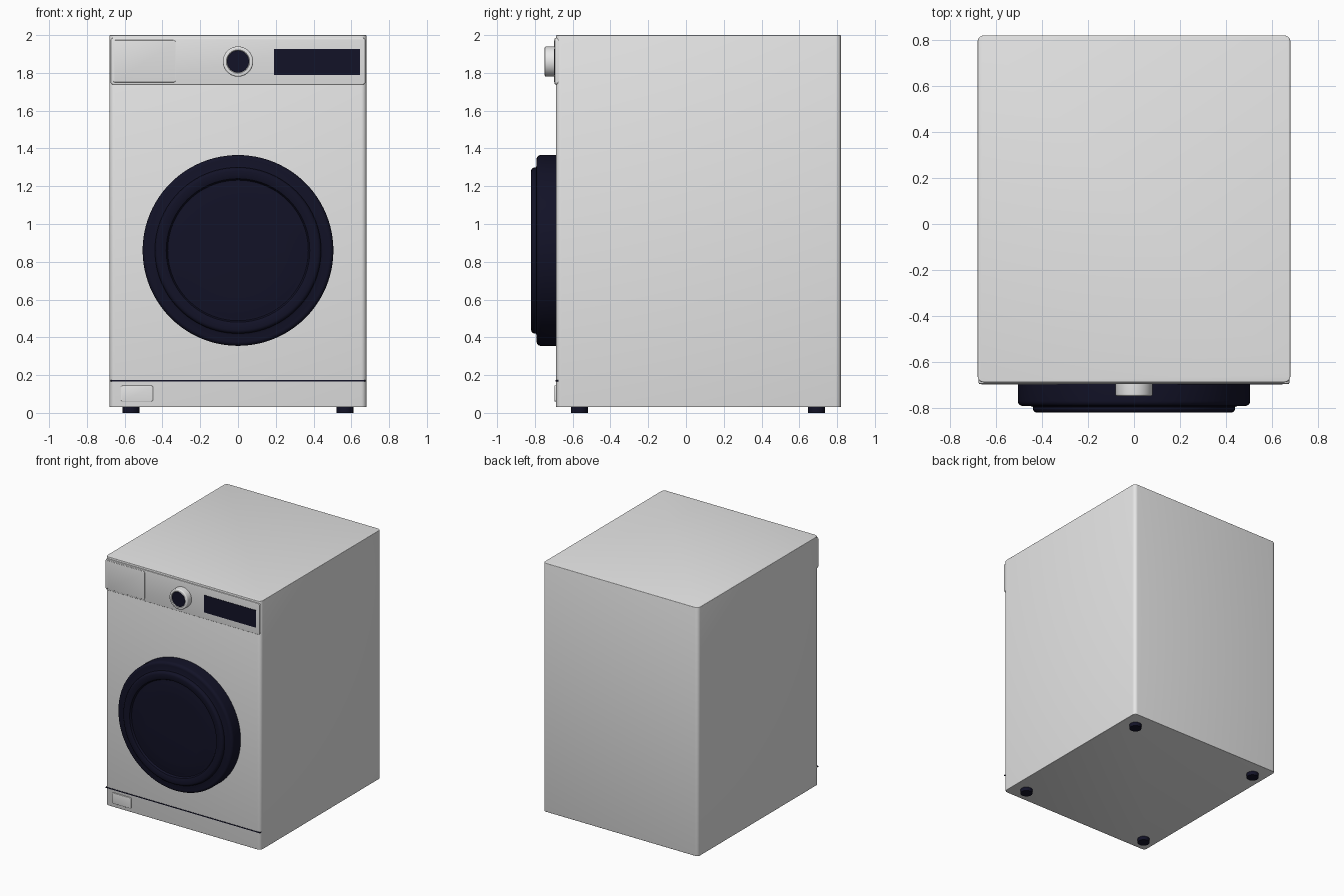
import bpy, bmesh, math
from mathutils import Matrix, Vector

cube = bpy.data.objects.get("Cube")
if cube:
    bpy.data.objects.remove(cube, do_unlink=True)


def material(name, colour, rough):
    m = bpy.data.materials.new(name)
    m.use_nodes = True
    m.diffuse_color = (*colour, 1)
    shader = m.node_tree.nodes["Principled BSDF"]
    shader.inputs["Base Color"].default_value = (*colour, 1)
    shader.inputs["Roughness"].default_value = rough
    return m


white = material("white enamel", (0.8, 0.8, 0.8), 0.5)
navy = material("dark navy", (0.006, 0.006, 0.02), 0.4)
FRONT = -0.688


def finish(name, bm, mats):
    bmesh.ops.recalc_face_normals(bm, faces=bm.faces)
    mesh = bpy.data.meshes.new(name)
    bm.to_mesh(mesh)
    bm.free()
    for m in mats:
        mesh.materials.append(m)
    ob = bpy.data.objects.new(name, mesh)
    bpy.context.collection.objects.link(ob)
    bpy.ops.object.select_all(action='DESELECT')
    ob.select_set(True)
    bpy.context.view_layer.objects.active = ob
    bpy.ops.object.shade_smooth_by_angle(angle=math.radians(35))
    return ob


def rounded_box(name, x, y, z, mat, axis=1, radius=0.0, soft=0.0):
    """Box between limits; edges along axis get radius, the rims get soft."""
    bm = bmesh.new()
    bmesh.ops.create_cube(bm, size=1)
    for v in bm.verts:
        v.co = Vector([a[0] + (c + 0.5) * (a[1] - a[0]) for a, c in zip((x, y, z), v.co)])
    if radius:
        along = [e for e in bm.edges
                 if abs((e.verts[0].co - e.verts[1].co).normalized()[axis]) > 0.9]
        bmesh.ops.bevel(bm, geom=along, offset=radius, segments=5, profile=0.5, affect='EDGES')
    if soft:
        bm.normal_update()
        rims = [e for e in bm.edges if e.calc_face_angle(0) > 1.2]
        bmesh.ops.bevel(bm, geom=rims, offset=soft, segments=3, profile=0.5, affect='EDGES')
    return finish(name, bm, [mat])


def lathe(name, profile, centre, mats, steps=96, forward=True, inner=0.0):
    """Spin (radius, height) points; forward turns the axis to face the front.
    Faces closer to the axis than inner use the second material."""
    bm = bmesh.new()
    verts = [bm.verts.new((r, 0, h)) for r, h in profile]
    edges = [bm.edges.new(pair) for pair in zip(verts, verts[1:])]
    bmesh.ops.spin(bm, geom=verts + edges, axis=(0, 0, 1), cent=(0, 0, 0),
                   angle=math.tau, steps=steps, use_duplicate=False)
    bmesh.ops.remove_doubles(bm, verts=bm.verts, dist=0.0001)
    for f in bm.faces:
        if max(v.co.xy.length for v in f.verts) < inner:
            f.material_index = 1
    if forward:
        bm.transform(Matrix.Rotation(math.pi / 2, 4, 'X'))
    bm.transform(Matrix.Translation(centre))
    return finish(name, bm, mats)


def corner(r, h, size, turn=0, n=5):
    """Quarter-round outer corner ending at radius r and height h."""
    return [(r - size + size * math.cos(a), h - size + size * math.sin(a))
            for a in (math.pi / 2 * i / n for i in range(n + 1))]


# Cabinet
rounded_box("cabinet", (-0.68, 0.68), (FRONT, 0.82), (0.03, 2.0), white, 2, 0.028, 0.004)

# Control panel with detergent drawer, screen and dial
rounded_box("control_panel", (-0.675, 0.675), (-0.695, -0.66), (1.738, 1.985), white, 1, 0.015, 0.004)
rounded_box("detergent_drawer", (-0.662, -0.33), (-0.698, -0.67), (1.75, 1.973), white, 1, 0.012, 0.002)
rounded_box("display_screen", (0.19, 0.645), (-0.698, -0.69), (1.79, 1.927), navy)
lathe("program_dial",
      [(0.08, 0)] + corner(0.08, 0.06, 0.008) + [(0.062, 0.06), (0.058, 0.056), (0, 0.056)],
      (0, FRONT, 1.86), [white, navy], 64, inner=0.06)

# Round door: outer rim, raised ring, groove and glass
door = ([(0.505, 0)] + corner(0.505, 0.103, 0.022)
        + [(0.45, 0.103), (0.44, 0.107)] + corner(0.44, 0.132, 0.02)
        + [(0.395, 0.132), (0.38, 0.126), (0.372, 0.112), (0.362, 0.112),
           (0.35, 0.115), (0.25, 0.118), (0, 0.12)])
lathe("door", door, (0, FRONT, 0.86), [navy])

# Kick plate seam and filter flap
rounded_box("kick_plate_seam", (-0.676, 0.676), (-0.691, -0.66), (0.166, 0.173), navy)
rounded_box("filter_flap", (-0.62, -0.45), (-0.696, -0.68), (0.06, 0.145), white, 1, 0.01, 0.003)

# Feet
for side, x in (("right", -0.567), ("left", 0.567)):
    for end, y in (("front", -0.565), ("back", 0.692)):
        lathe(f"{end}_{side}_foot", [(0, 0), (0.045, 0), (0.045, 0.04), (0, 0.04)],
              (x, y, 0), [navy], 24, False)
